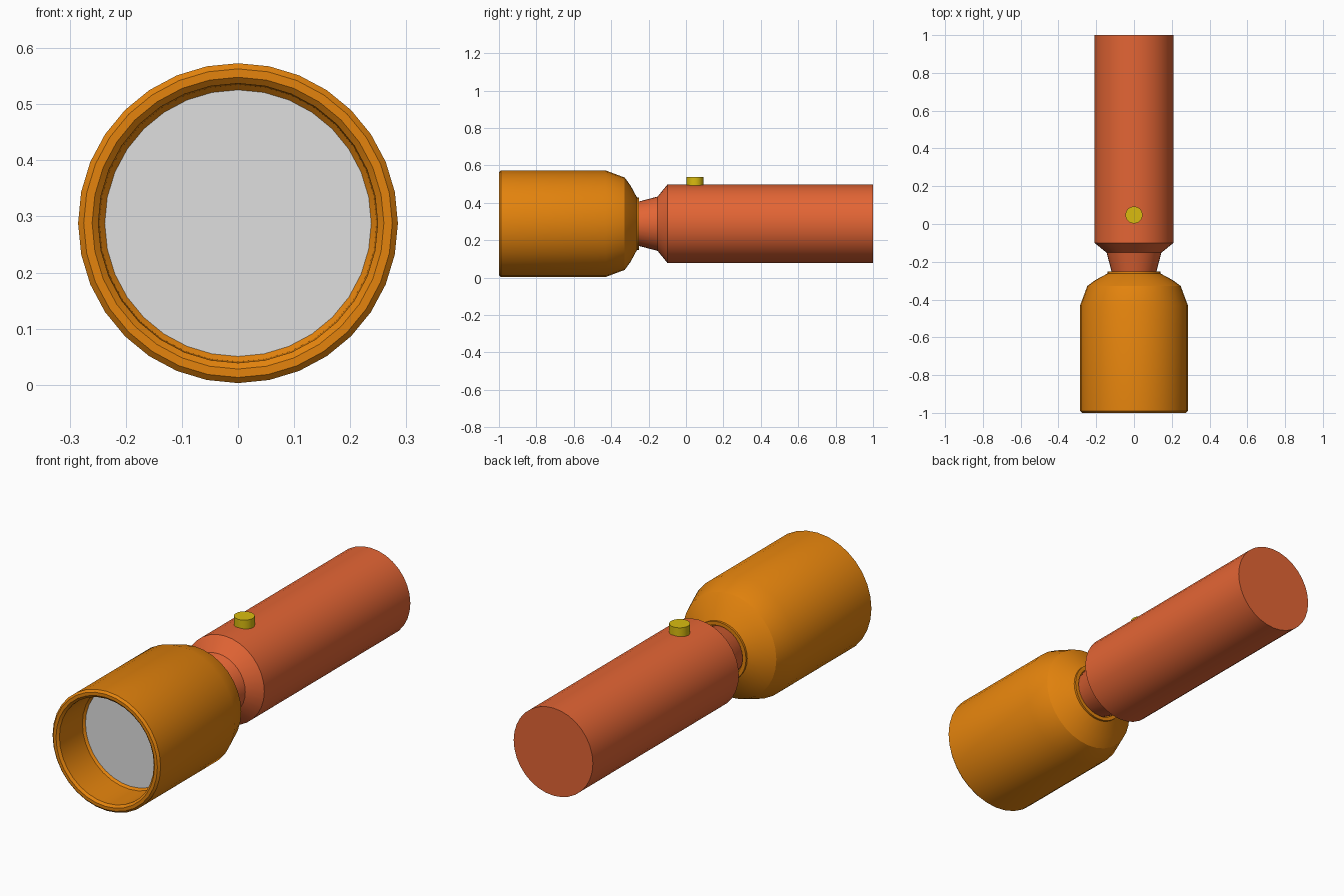
import bpy, math

if "Cube" in bpy.data.objects:
    bpy.data.objects.remove(bpy.data.objects["Cube"])

SIDES = 32
AXIS_Z = 0.288  # height of the torch's long axis


def material(name, rgb):
    m = bpy.data.materials.new(name)
    m.diffuse_color = (*rgb, 1.0)
    m.use_nodes = True
    m.node_tree.nodes["Principled BSDF"].inputs["Base Color"].default_value = m.diffuse_color
    return m


orange = material("orange", (0.78, 0.23, 0.004))
red_orange = material("red orange", (0.77, 0.13, 0.035))
yellow = material("yellow", (0.70, 0.50, 0.005))
grey = material("lens grey", (0.74, 0.74, 0.74))


def smooth(obj):
    bpy.ops.object.select_all(action='DESELECT')
    obj.select_set(True)
    bpy.context.view_layer.objects.active = obj
    bpy.ops.object.shade_smooth_by_angle(angle=math.radians(30))


def lathe(name, profile, mat, cap_front=False, cap_back=False):
    """Spin (radius, y) points around the long axis."""
    verts, faces = [], []
    for r, y in profile:
        for k in range(SIDES):
            a = 2 * math.pi * k / SIDES
            verts.append((r * math.sin(a), y, AXIS_Z + r * math.cos(a)))
    for i in range(len(profile) - 1):
        for k in range(SIDES):
            n = (k + 1) % SIDES
            faces.append((i * SIDES + k, i * SIDES + n,
                          (i + 1) * SIDES + n, (i + 1) * SIDES + k))
    if cap_front:
        faces.append(tuple(reversed(range(SIDES))))
    if cap_back:
        start = (len(profile) - 1) * SIDES
        faces.append(tuple(range(start, start + SIDES)))
    mesh = bpy.data.meshes.new(name)
    mesh.from_pydata(verts, [], faces)
    mesh.materials.append(mat)
    obj = bpy.data.objects.new(name, mesh)
    bpy.context.collection.objects.link(obj)
    smooth(obj)
    return obj


# Lamp head: bore, bevelled rim, barrel, rounded shoulder, rear collar
lathe("lamp_head", [
    (0.2375, -0.81), (0.247, -0.82), (0.249, -0.99), (0.26, -1.0),
    (0.275, -1.0), (0.285, -0.99), (0.285, -0.43), (0.247, -0.328),
    (0.205, -0.297), (0.14, -0.262), (0.14, -0.252), (0.122, -0.252),
    (0.122, -0.30)], orange)

# Lens disc recessed in the head
lathe("lens", [(0.2375, -0.81)], grey, cap_front=True)

# Handle with tapered neck
lathe("handle", [
    (0.106, -0.30), (0.145, -0.152), (0.209, -0.10), (0.209, 1.0)],
    red_orange, cap_front=True, cap_back=True)

# Switch button on top of the handle
bpy.ops.mesh.primitive_cylinder_add(vertices=SIDES, radius=0.045, depth=0.065,
                                    location=(0, 0.048, 0.504))
button = bpy.context.object
button.name = "switch_button"
button.data.materials.append(yellow)
smooth(button)
